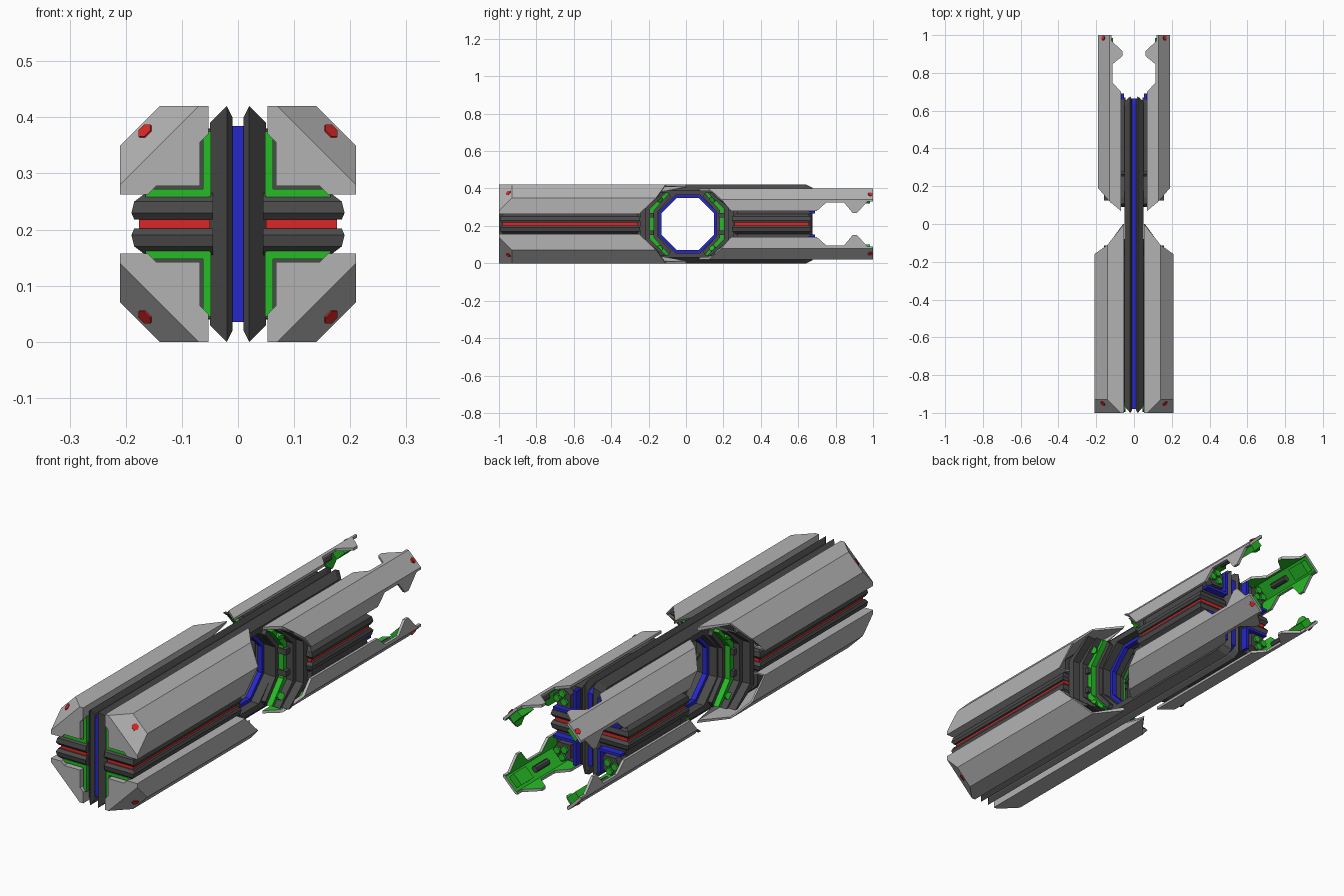
import bpy, bmesh, math
from mathutils import Vector

if "Cube" in bpy.data.objects:
    bpy.data.objects.remove(bpy.data.objects["Cube"])

CZ = 0.21  # height of the long axis; every part is symmetric about it


def material(name, rgb):
    m = bpy.data.materials.new(name)
    m.diffuse_color = (*rgb, 1)
    m.use_nodes = True
    m.node_tree.nodes["Principled BSDF"].inputs["Base Color"].default_value = m.diffuse_color
    return m


GREY = material("armour_grey", (0.45, 0.45, 0.45))
DARK = material("frame_dark", (0.07, 0.07, 0.07))
GREEN = material("lining_green", (0.02, 0.5, 0.02))
BLUE = material("glow_blue", (0.02, 0.02, 0.6))
RED = material("glow_red", (0.7, 0.02, 0.02))


def build(name, verts, faces, mats, thick=0.0, axes=(True, False, True)):
    """Mesh from points relative to the axis, thickened inwards, then mirrored."""
    bm = bmesh.new()
    vs = [bm.verts.new(v) for v in verts]
    for f in faces:
        bm.faces.new([vs[i] for i in f])
    bmesh.ops.remove_doubles(bm, verts=bm.verts, dist=1e-5)
    bmesh.ops.recalc_face_normals(bm, faces=bm.faces)
    bm.normal_update()
    if thick:
        best = max(bm.faces, key=lambda f: f.calc_center_median().dot(Vector((1, 0, 1))))
        if best.normal.dot(Vector((1, 0, 1))) < 0:
            bmesh.ops.reverse_faces(bm, faces=bm.faces)
    me = bpy.data.meshes.new(name)
    bm.to_mesh(me)
    bm.free()
    for m in mats:
        me.materials.append(m)
    ob = bpy.data.objects.new(name, me)
    ob.location.z = CZ
    bpy.context.collection.objects.link(ob)
    if thick:
        s = ob.modifiers.new("thickness", 'SOLIDIFY')
        s.thickness, s.offset, s.use_even_offset = thick, -1, True
        s.material_offset = len(mats) - 1
    if any(axes):
        ob.modifiers.new("mirror", 'MIRROR').use_axis = axes
    return ob


def loft(name, layers, mat, axes=(True, False, True)):
    """Closed solid through a stack of matching outlines."""
    n = len(layers[0])
    verts = [p for layer in layers for p in layer]
    faces = [range(n), range(len(verts) - n, len(verts))]
    for k in range(len(layers) - 1):
        for i in range(n):
            j = (i + 1) % n
            faces.append((k * n + i, k * n + j, k * n + n + j, k * n + n + i))
    return build(name, verts, faces, [mat], axes=axes)


def prism_y(name, outline, y0, y1, mat):
    return loft(name, [[(u, y, v) for u, v in outline] for y in (y0, y1)], mat)


def box(name, u, y, v, mat):
    return prism_y(name, [(u[0], v[0]), (u[1], v[0]), (u[1], v[1]), (u[0], v[1])], *y, mat)


def stud(name, pos, direction, r, depth, mat, sides=6):
    q = Vector(direction).to_track_quat('Z', 'Y')
    ring = [(r * math.cos(a), r * math.sin(a)) for a in
            (2 * math.pi * i / sides for i in range(sides))]
    return loft(name, [[Vector(pos) + q @ Vector((x, y, z)) for x, y in ring]
                       for z in (-depth / 2, depth / 2)], mat)


# Front armour: four closed L-shaped shells with a cut corner
front = [(.053, .21), (.07, .21), (.21, .07), (.21, .053), (.16, .053),
         (.145, .068), (.068, .068), (.068, .145), (.053, .16)]
fv = [(u, -1, v) for u, v in front]                                  # 0-8
fv += [(.14, -.93, .21), (.21, -.93, .14)]                           # 9, 10
fv += [(.053, 0, .21), (.14, -.11, .21), (.21, -.16, .14)]           # 11-13
fv += [(u, -.2 if i == 5 else -.25, v) for i, (u, v) in enumerate(front[3:])]  # 14-19
ff = [range(9), (1, 2, 10, 9), (0, 1, 9, 12, 11), (9, 10, 13, 12), (10, 2, 3, 14, 13)]
ff += [(i, i + 1, i + 12, i + 11) for i in range(3, 8)] + [(8, 0, 11, 19)]
build("front_armour", fv, ff, [GREY], thick=.007)
stud("front_corner_light", (.165, -.95, .165), (1, -1, 1), .015, .006, RED)


# Rear armour: folded plates with clawed tips and green lining
def claw(start_in, start_out):
    return [(.13, start_out), (.13, 1), (.12, 1), (.12, .97), (.06, .915), (.06, .89),
            (.115, .845), (.115, .75), (.07, .70), (.07, start_in)]


rv = [(u, y, .19) for u, y in claw(.07, .12)] + [(.19, y, v) for v, y in claw(.24, .19)]
build("rear_armour", rv, [range(10), range(10, 20), (0, 1, 11, 10)], [GREY, GREEN], thick=.012)
stud("rear_corner_light", (.162, .985, .158), (1, .4, 1), .013, .008, RED)
stud("claw_pin", (.145, .80, .145), (0, 1, 0), .014, .09, DARK, 8)
prism_y("claw_tip_block", [(.11, .15), (.14, .175), (.175, .14), (.15, .11)], .90, .985, GREEN)


# Twin vertical keels with an octagonal opening, blue plate between them
def keel_half(x, y0, y1, top, a):
    t = a * math.tan(math.pi / 8)
    c = .01
    return [(x, y, v) for y, v in
            [(y0, 0), (y0, top), (y1 - .03, top), (y1, top - .015), (y1, 0), (c + a, 0),
             (c + a, t), (c + t, a), (c - t, a), (c - a, t), (c - a, 0)]]


loft("vertical_keel", [keel_half(.01, -.985, .66, .19, .155),
                       keel_half(.02, -1, .675, .21, .155),
                       keel_half(.05, -.965, .65, .18, .155)], DARK)
loft("blue_plate", [keel_half(x, -.98, .665, .175, .14) for x in (-.011, .011)],
     BLUE, (False, False, True))


# Twin side rails with a red plate between them, before and behind the opening
for tag, y0, y1 in (("front", -.995, -.245), ("rear", .245, .67)):
    layers = []
    for v, out, d in ((.008, .185, .01), (.02, .19, 0), (.04, .185, .004), (.055, .165, .02)):
        layers.append([(.045, y0 + d, v), (out, y0 + d, v), (out, y1 - d, v), (.045, y1 - d, v)])
    loft(tag + "_side_rail", layers, DARK)
    box(tag + "_red_strip", (.05, .176), (y0 + .015, y1 - .012), (-.008, .008), RED)
    # Dark core filling each quadrant
    core = [(.048, .048), (.168, .048), (.168, .11), (.11, .168), (.048, .168)]
    prism_y(tag + "_core", core, max(y0 + .03, -.95), y1 - .012, DARK)

# Green liners beside the keels and rails at the front
box("front_liner_upright", (.048, .062), (-.985, -.9), (.05, .165), GREEN)
box("front_liner_flat", (.05, .165), (-.985, -.9), (.048, .062), GREEN)

# Rear end fittings: blue brackets and green lobed emblems
box("rear_bracket_upright", (.052, .066), (.58, .69), (.06, .165), BLUE)
box("rear_bracket_flat", (.06, .165), (.58, .69), (.056, .068), BLUE)
prism_y("rear_end_plate", [(.08, .08), (.14, .08), (.165, .12), (.12, .165), (.08, .14)],
        .6, .69, DARK)
for u, v in ((.105, .105), (.14, .115), (.115, .14)):
    stud("rear_lobe", (u, .69, v), (0, 1, 0), .016, .02, GREEN)


# Stepped frames lining the side opening, three octagon sides each
def frame(name, a_in, a_out, depth, mat, end):
    def pts(a, x):
        r = a / math.cos(math.pi / 8)
        return [(x, end * r * math.cos(math.radians(d)) + .005,
                 max(-.17, min(.17, r * math.sin(math.radians(d)))))
                for d in (-60, -22.5, 22.5, 60)]
    loft(name, [pts(a_in, x) + pts(a_out, x)[::-1] for x in (.03, depth)],
         mat, (True, False, False))


for tag, end in (("front", -1), ("rear", 1)):
    frame(tag + "_inner_frame", .157, .185, .07, DARK, end)
    frame(tag + "_green_frame", .175, .21, .095, GREEN, end)
    frame(tag + "_middle_frame", .198, .23, .125, DARK, end)
    frame(tag + "_outer_frame", .22, .25, .16, DARK, end)
    box(tag + "_frame_clamp", (.05, .11), sorted((end * .175, end * .23)), (.035, .06), DARK)
    stud(tag + "_frame_bolt", (.1, end * .145, .135), (1, -end * .5, -.5), .016, .03, GREEN, 8)
